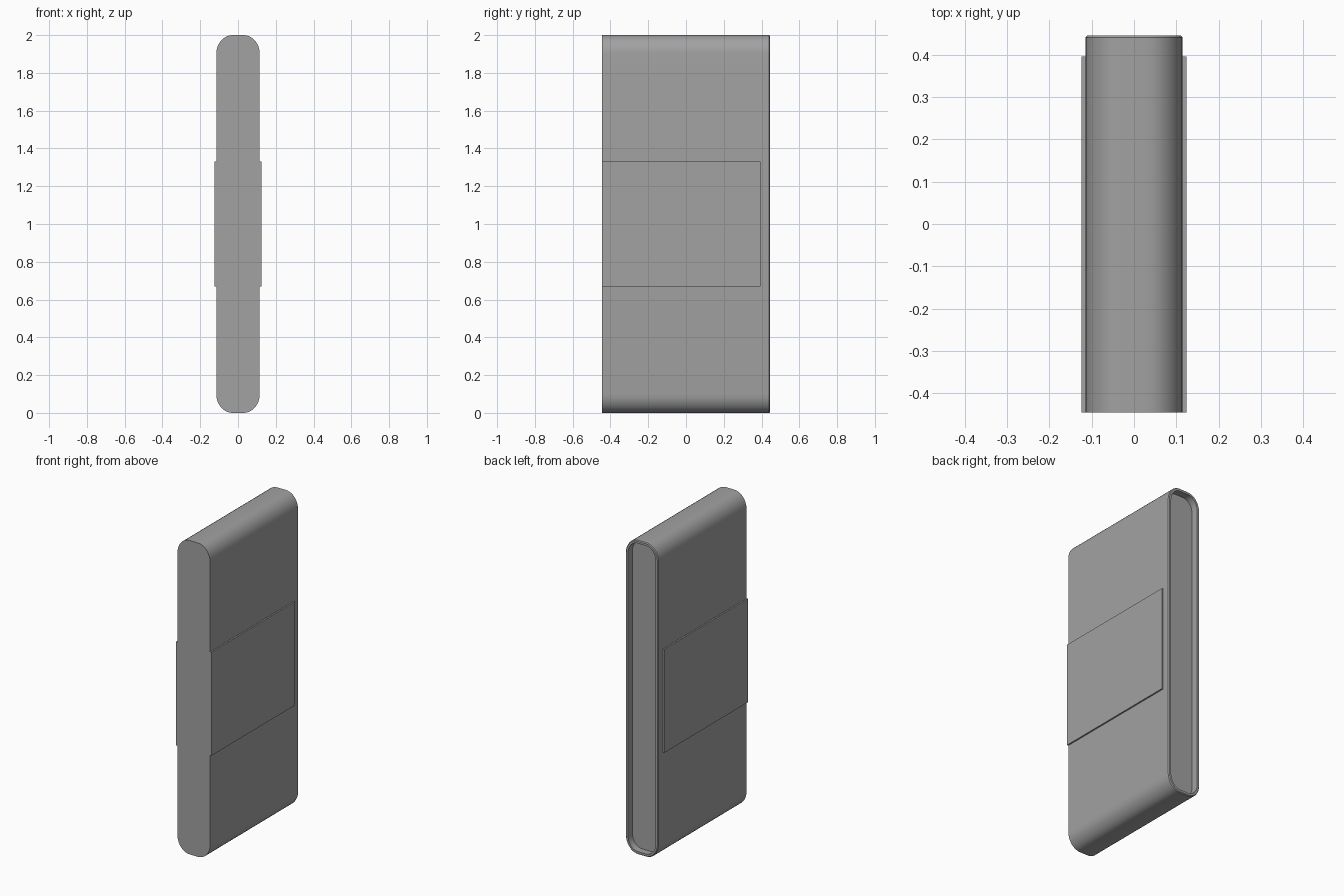
import bpy, bmesh, math

cube = bpy.data.objects.get("Cube")
if cube:
    bpy.data.objects.remove(cube, do_unlink=True)

HALF_W, HALF_D, HEIGHT = 0.115, 0.445, 2.0
CORNER_X, CORNER_Z, STEPS = 0.085, 0.10, 8
BEVEL, RIM, RECESS = 0.005, 0.018, 0.045

grey = bpy.data.materials.new("casing grey")
grey.use_nodes = True
colour = (0.36, 0.36, 0.36, 1)
grey.diffuse_color = colour
grey.node_tree.nodes["Principled BSDF"].inputs["Base Color"].default_value = colour


def outline(inset):
    """Rounded upright slab outline in x and z, shrunk by inset."""
    rx, rz = CORNER_X - inset, CORNER_Z - inset
    cx, cz = HALF_W - CORNER_X, HEIGHT / 2 - CORNER_Z
    points = []
    for corner, (sx, sz) in enumerate([(1, 1), (-1, 1), (-1, -1), (1, -1)]):
        for i in range(STEPS + 1):
            a = math.pi / 2 * (corner + i / STEPS)
            points.append((sx * cx + rx * math.cos(a),
                           HEIGHT / 2 + sz * cz + rz * math.sin(a)))
    return points


def finish(name, bm):
    bmesh.ops.recalc_face_normals(bm, faces=bm.faces)
    mesh = bpy.data.meshes.new(name)
    bm.to_mesh(mesh)
    bm.free()
    mesh.materials.append(grey)
    obj = bpy.data.objects.new(name, mesh)
    bpy.context.collection.objects.link(obj)
    return obj


# Casing: closed front, bevelled rim and shallow recess at the back
bm = bmesh.new()
sections = [(-HALF_D, 0), (HALF_D - BEVEL, 0), (HALF_D, BEVEL),
            (HALF_D, RIM), (HALF_D - RECESS, RIM)]
rings = [[bm.verts.new((x, y, z)) for x, z in outline(inset)]
         for y, inset in sections]
for near, far in zip(rings, rings[1:]):
    for i in range(len(near)):
        j = (i + 1) % len(near)
        bm.faces.new((near[i], near[j], far[j], far[i]))
bm.faces.new(rings[0])
bm.faces.new(rings[-1])
casing = finish("casing", bm)
bpy.ops.object.select_all(action="DESELECT")
casing.select_set(True)
bpy.context.view_layer.objects.active = casing
bpy.ops.object.shade_smooth_by_angle(angle=math.radians(30))

# Raised side panels, flush with the front
PLATE_X, PLATE_LEN, PLATE_H = 0.0145, 0.84, 0.66
for side, name in ((1, "left_panel"), (-1, "right_panel")):
    bm = bmesh.new()
    bmesh.ops.create_cube(bm, size=1)
    bmesh.ops.scale(bm, vec=(PLATE_X, PLATE_LEN, PLATE_H), verts=bm.verts)
    bmesh.ops.translate(bm, verts=bm.verts, vec=(
        side * (0.1245 - PLATE_X / 2), PLATE_LEN / 2 - HALF_D, HEIGHT / 2))
    finish(name, bm)
